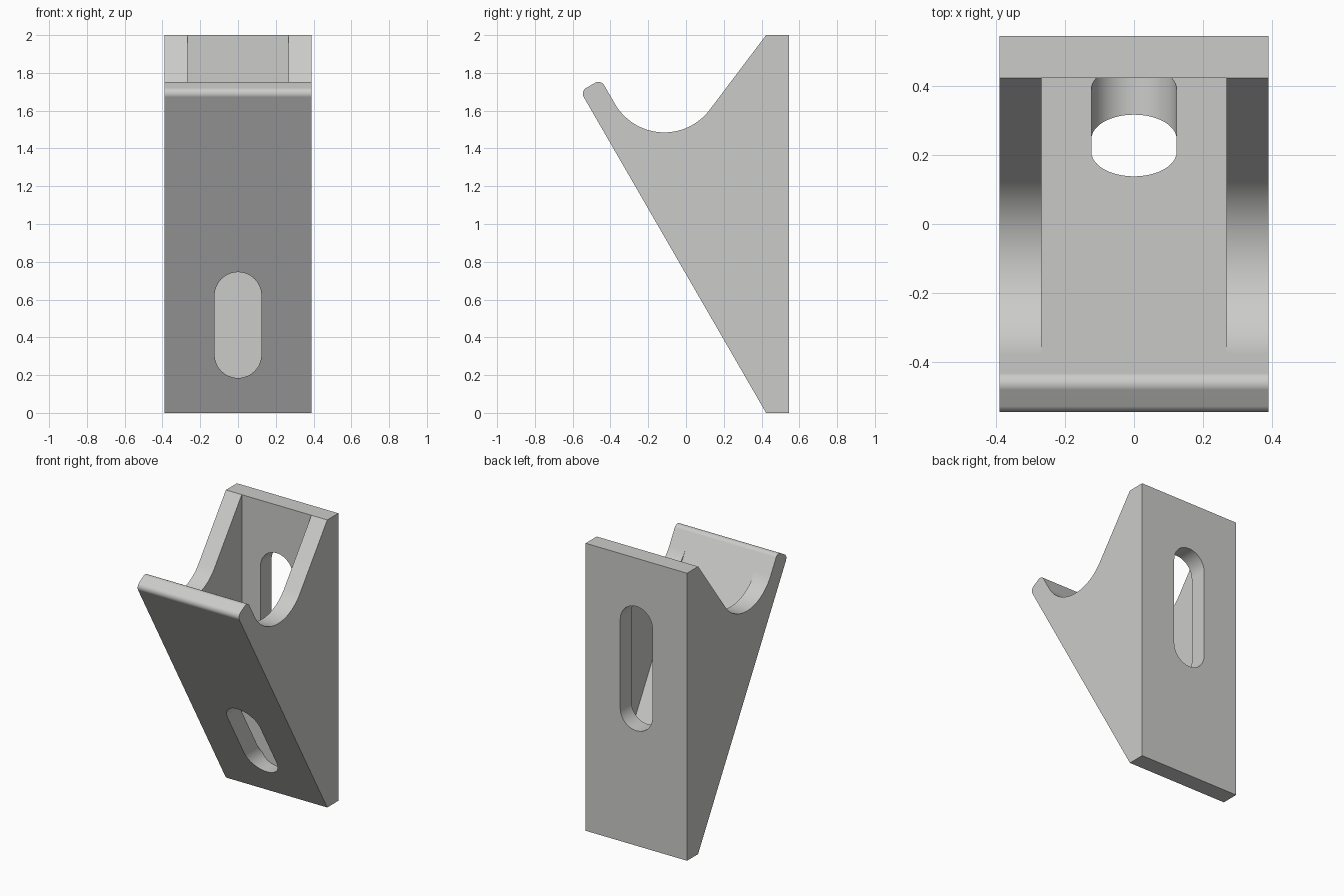
import bpy, bmesh, math

if "Cube" in bpy.data.objects:
    bpy.data.objects.remove(bpy.data.objects["Cube"])

HALF_W, INNER_W = 0.39, 0.268      # outer and inner half widths
Y_BACK, Y_IN = 0.546, 0.424        # back plate faces
T, LIP, R_LIP = 0.125, 1.966, 0.035  # front plate thickness, slope length, lip rounding
C60, S60 = 0.5, math.sin(math.radians(60))

grey = bpy.data.materials.new("light grey")
grey.diffuse_color = (0.6, 0.6, 0.59, 1)
grey.use_nodes = True
grey.node_tree.nodes["Principled BSDF"].inputs["Base Color"].default_value = grey.diffuse_color


def arc(cy, cz, r, a0, a1, n):
    """Points of an arc, angles in degrees."""
    return [(cy + r * math.cos(math.radians(a0 + (a1 - a0) * i / n)),
             cz + r * math.sin(math.radians(a0 + (a1 - a0) * i / n))) for i in range(n + 1)]


def prism(name, pts, to3d, shift):
    """Extrude a flat outline along a vector."""
    bm = bmesh.new()
    face = bm.faces.new([bm.verts.new(to3d(*p)) for p in pts])
    new = bmesh.ops.extrude_face_region(bm, geom=[face])["geom"]
    bmesh.ops.translate(bm, vec=shift, verts=[v for v in new if isinstance(v, bmesh.types.BMVert)])
    bmesh.ops.recalc_face_normals(bm, faces=bm.faces)
    me = bpy.data.meshes.new(name)
    bm.to_mesh(me)
    bm.free()
    me.materials.append(grey)
    ob = bpy.data.objects.new(name, me)
    bpy.context.collection.objects.link(ob)
    return ob


def side_prism(name, pts, half):
    return prism(name, pts, lambda y, z: (-half, y, z), (2 * half, 0, 0))


def slot(name, z0, z1, y0, y1, r=0.124):
    pts = arc(0, z1 - r, r, 0, 180, 24) + arc(0, z0 + r, r, 180, 360, 24)
    return prism(name, pts, lambda x, z: (x, y0, z), (0, y1 - y0, 0))


# lip corners of the sloping front plate
cy, cz = Y_IN - C60 * LIP, S60 * LIP
dy, dz = cy + T * S60, cz + T * C60
lip_out = arc(cy + R_LIP * (S60 + C60), cz + R_LIP * (C60 - S60), R_LIP, 210, 120, 10)
lip_in = arc(dy + R_LIP * (C60 - S60), dz - R_LIP * (C60 + S60), R_LIP, 120, 30, 10)

# saddle arc, tangent to the front plate and to the line up to the back plate
sy, low = -0.115, 1.485
R = (S60 * (sy - dy) + C60 * (low - dz)) / (1 - C60)
sz = low + R
end = math.degrees(math.atan2(2 - sz, Y_IN - sy)
                   - math.acos(R / math.hypot(Y_IN - sy, 2 - sz)))
saddle = arc(sy, sz, R, 210, 360 + end, 40)

# bracket body
outline = [(Y_BACK, 0), (Y_IN, 0)] + lip_out + lip_in + saddle + [(Y_IN, 2), (Y_BACK, 2)]
body = side_prism("bracket", outline, HALF_W)

# cavity between the side walls, then the front and back slots
ty, tz = saddle[0]
cavity = side_prism("cavity_cutter",
                    [(Y_IN, T / C60), (Y_IN, 2.2), (ty, 2.2), (ty, tz)], INNER_W)
front_slot = slot("front_slot_cutter", 0.185, 0.745, -0.3, Y_IN)
back_slot = slot("back_slot_cutter", 0.80, 1.665, 0.35, 0.7)

bpy.context.view_layer.objects.active = body
for cutter in (cavity, front_slot, back_slot):
    cutter.hide_render = True
    mod = body.modifiers.new(cutter.name, 'BOOLEAN')
    mod.operation, mod.solver, mod.object = 'DIFFERENCE', 'EXACT', cutter
    bpy.ops.object.modifier_apply(modifier=mod.name)
    bpy.data.objects.remove(cutter)

# smooth curves, crisp edges
body.select_set(True)
bpy.ops.object.shade_smooth_by_angle(angle=math.radians(25))
wn = body.modifiers.new("even_normals", 'WEIGHTED_NORMAL')
wn.keep_sharp = True
